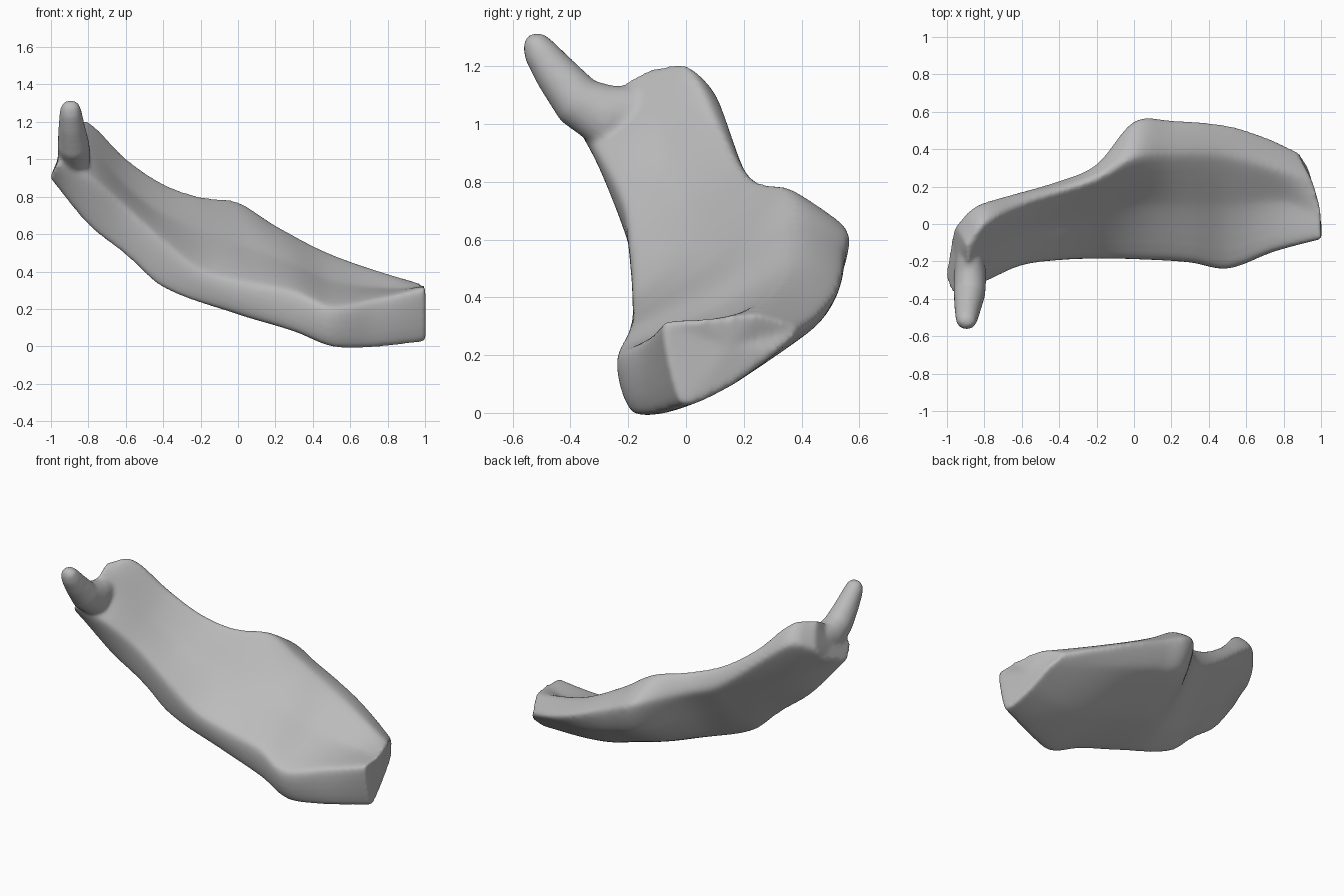
import bpy, bmesh, math
from mathutils import Vector

if "Cube" in bpy.data.objects:
    bpy.data.objects.remove(bpy.data.objects["Cube"])

# Long edges of the curved slab, each running from the raised left end to the low right end
front_bottom = [(-1.005, -.28, .9), (-.8, -.21, .65), (-.6, -.17, .49), (-.4, -.15, .315),
                (0, -.14, .17), (.3, -.16, .08), (.5, -.18, .0), (.7, -.12, -.005), (1.005, -.015, .03)]
front_lip = [(-.965, -.37, .98), (-.8, -.31, .91), (-.6, -.22, .74), (-.4, -.19, .56),
             (-.2, -.18, .41), (0, -.18, .35), (.3, -.195, .29), (.5, -.23, .21),
             (.75, -.14, .25), (1.005, -.08, .305)]
top_middle = [(-.89, -.23, 1.13), (-.8, -.14, 1.08), (-.6, -.05, .86), (-.4, 0, .71),
              (0, .1, .55), (.3, .1, .44), (.5, .1, .35), (.8, .12, .31), (1.0, .06, .325)]
crest = [(-.9, -.11, 1.19), (-.8, 0, 1.2), (-.6, .1, 1.005), (-.4, .17, .87),
         (-.2, .24, .8), (0, .35, .77), (.2, .37, .645), (.5, .36, .49), (.95, .24, .34)]
back_edge = [(-.955, -.02, 1.06), (-.88, .07, 1.1), (-.8, .115, 1.07), (-.4, .23, .75),
             (-.2, .32, .68), (0, .545, .645), (.2, .55, .56), (.5, .525, .43),
             (.7, .465, .35), (.875, .385, .29)]
back_bottom = [(-.975, -.08, .97), (-.8, .02, .88), (-.4, .11, .56), (-.2, .2, .49),
               (0, .47, .44), (.2, .49, .38), (.5, .45, .3), (.925, .32, .215)]


def along(rail, u):
    """Smooth point on an edge at fraction u of its x range."""
    p = [Vector(q) for q in rail]
    x = p[0].x + u * (p[-1].x - p[0].x)
    i = 0
    while i < len(p) - 2 and x > p[i + 1].x:
        i += 1

    def slope(k):
        a, b = p[max(k - 1, 0)], p[min(k + 1, len(p) - 1)]
        return (b - a) / (b.x - a.x)
    h = p[i + 1].x - p[i].x
    t = (x - p[i].x) / h
    r = ((2*t**3 - 3*t**2 + 1) * p[i] + (t**3 - 2*t**2 + t) * h * slope(i)
         + (3*t**2 - 2*t**3) * p[i + 1] + (t**3 - t**2) * h * slope(i + 1))
    r.x = x
    return r


def rounded(ring, steps=6):
    """Closed smooth loop through the ring points."""
    out, n = [], len(ring)
    for i in range(n):
        a, b, c, d = (ring[(i + k) % n] for k in (-1, 0, 1, 2))
        # tighter tangents keep the corners crisp
        m0, m1 = (c - a) * .3, (d - b) * .3
        for s in range(steps):
            t = s / steps
            out.append((2*t**3 - 3*t**2 + 1) * b + (t**3 - 2*t**2 + t) * m0
                       + (3*t**2 - 2*t**3) * c + (t**3 - t**2) * m1)
    return out


def loft(bm, rings, bulge=0):
    """Skin a list of rings and close both ends."""
    loops = [[bm.verts.new(p) for p in r] for r in rings]
    for a, b in zip(loops, loops[1:]):
        for i in range(len(a)):
            j = (i + 1) % len(a)
            bm.faces.new((a[i], a[j], b[j], b[i]))
    for end, push in ((loops[0], 0), (loops[-1], bulge)):
        mid = bm.verts.new(sum((v.co for v in end), Vector((0, 0, 0))) / len(end) + Vector((push, 0, 0)))
        for i in range(len(end)):
            bm.faces.new((end[i], end[(i + 1) % len(end)], mid))


bm = bmesh.new()

# Slab body
rings = []
for k in range(61):
    u = k / 60
    ring = [along(r, u) for r in (front_bottom, front_lip, top_middle, crest, back_edge, back_bottom)]
    sag = .035 * math.sin(math.pi * u) + .03 * u
    ring.append((ring[0] + ring[-1]) / 2 - Vector((0, 0, sag)))
    rings.append(rounded(ring))
loft(bm, rings, .012)

# Horn: centre, half depth, half width; its wide root sinks into the left end
horn = [((-.85, -.02, 1.06), .08, .05), ((-.875, -.15, 1.03), .1, .07), ((-.876, -.27, 1.02), .115, .088),
        ((-.88, -.375, 1.08), .092, .085), ((-.89, -.455, 1.18), .074, .07),
        ((-.895, -.505, 1.25), .06, .06), ((-.897, -.526, 1.288), .045, .049),
        ((-.9, -.536, 1.309), .02, .025)]
rings = []
for k, (c, depth, width) in enumerate(horn):
    lo, hi = Vector(horn[max(k - 1, 0)][0]), Vector(horn[min(k + 1, len(horn) - 1)][0])
    tangent = (hi - lo).normalized()
    side = Vector((1, 0, 0))
    side = (side - tangent * side.dot(tangent)).normalized()
    up = tangent.cross(side)
    rings.append([Vector(c) + side * width * math.cos(a) + up * depth * math.sin(a)
                  for a in (math.tau * i / 24 for i in range(24))])
loft(bm, rings)

bmesh.ops.recalc_face_normals(bm, faces=bm.faces)
mesh = bpy.data.meshes.new("curved_slab")
bm.to_mesh(mesh)
bm.free()
slab = bpy.data.objects.new("curved_slab", mesh)
bpy.context.collection.objects.link(slab)

grey = bpy.data.materials.new("plain grey")
grey.diffuse_color = (.5, .5, .5, 1)
grey.use_nodes = True
grey.node_tree.nodes["Principled BSDF"].inputs["Base Color"].default_value = grey.diffuse_color
mesh.materials.append(grey)

# Fuse slab and horn into one skin and soften the joins
remesh = slab.modifiers.new("fuse", 'REMESH')
remesh.mode = 'VOXEL'
remesh.voxel_size = .012
remesh.use_smooth_shade = True
soften = slab.modifiers.new("soften", 'SMOOTH')
soften.factor = .5
soften.iterations = 10
